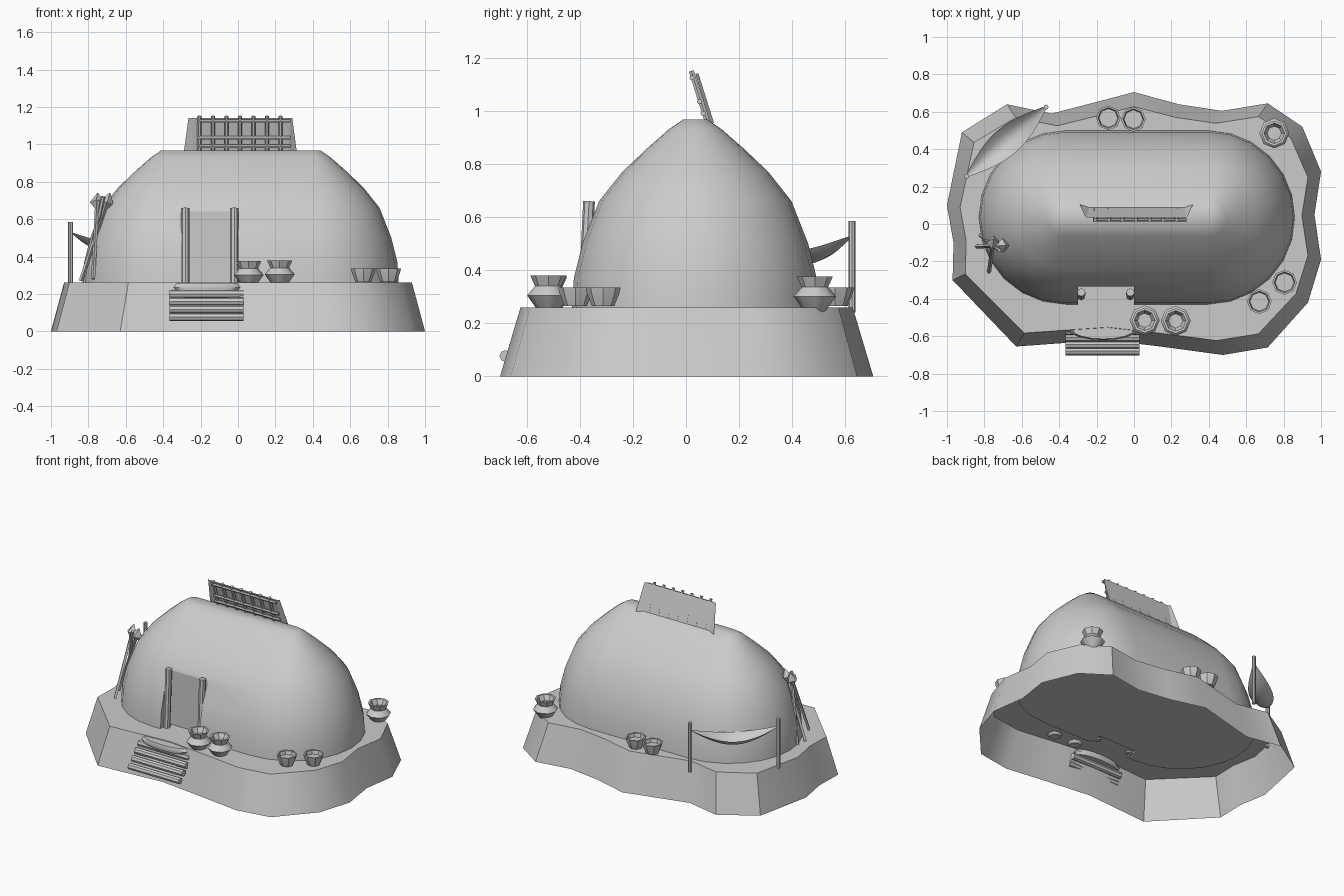
import bpy, bmesh, math
from mathutils import Vector

if "Cube" in bpy.data.objects:
    bpy.data.objects.remove(bpy.data.objects["Cube"])


def make(name, verts, faces, smooth=40):
    me = bpy.data.meshes.new(name)
    me.from_pydata([tuple(v) for v in verts], [], faces)
    bm = bmesh.new()
    bm.from_mesh(me)
    bmesh.ops.recalc_face_normals(bm, faces=bm.faces)
    bm.to_mesh(me)
    bm.free()
    ob = bpy.data.objects.new(name, me)
    bpy.context.collection.objects.link(ob)
    bpy.ops.object.select_all(action='DESELECT')
    bpy.context.view_layer.objects.active = ob
    ob.select_set(True)
    if smooth:
        bpy.ops.object.shade_smooth_by_angle(angle=math.radians(smooth))
    return ob


def loft(name, rings, bottom=True, top=True, smooth=40):
    n = len(rings[0])
    verts = [v for r in rings for v in r]
    faces = [(k * n + i, k * n + (i + 1) % n, (k + 1) * n + (i + 1) % n, (k + 1) * n + i)
             for k in range(len(rings) - 1) for i in range(n)]
    if bottom:
        faces.append(tuple(range(n))[::-1])
    if top:
        faces.append(tuple(range(n * (len(rings) - 1), n * len(rings))))
    return make(name, verts, faces, smooth)


def circle(x, y, z, r, n, ry=None):
    return [(x + r * math.cos(2 * math.pi * i / n), y + (ry or r) * math.sin(2 * math.pi * i / n), z)
            for i in range(n)]


def rod(name, a, b, radii, n=6):
    """Tapered rod from a to b; radii is a list of (fraction, radius)."""
    a, b = Vector(a), Vector(b)
    q = (b - a).to_track_quat('Z', 'Y')
    rings = [[a.lerp(b, f) + q @ Vector(c) for c in circle(0, 0, 0, r, n)] for f, r in radii]
    return loft(name, rings)


def bar(name, a, b, r, n=6):
    return rod(name, a, b, [(0, r), (1, r)], n)


def box(name, lo, hi):
    ring = [(lo[0], lo[1]), (hi[0], lo[1]), (hi[0], hi[1]), (lo[0], hi[1])]
    return loft(name, [[(x, y, z) for x, y in ring] for z in (lo[2], hi[2])], smooth=0)


# Rocky mound, open underneath
outline = [(0, .705), (.24, .64), (.47, .605), (.715, .645), (.9, .52), (1, .28), (.965, .05),
           (1, -.19), (.93, -.42), (.715, -.66), (.475, -.7), (.14, -.655), (-.15, -.62),
           (-.63, -.655), (-.97, -.3), (-.965, -.1), (-1, .1), (-.92, .49), (-.68, .64), (-.44, .59)]
loft("mound", [[(x, y, 0) for x, y in outline],
               [(x * .93, y * .89, .26) for x, y in outline]], bottom=False)

# Stadium-plan dome
profile = [(.25, .465), (.37, .457), (.5, .425), (.66, .362), (.77, .275), (.86, .18), (.93, .1), (.968, .045)]


def stadium(z, r, half=.38, n=12):
    pts = []
    for side in (1, -1):
        for i in range(n + 1):
            t = -math.pi / 2 + math.pi * i / n
            pts.append((.015 + side * (half + r * math.cos(t)), .035 + side * r * math.sin(t), z))
    return pts


dome = loft("dome", [stadium(z, r) for z, r in profile])
cutter = box("door_cutter", (-.3, -.7, .1), (0, -.335, .66))
cutter.hide_render = True
mod = dome.modifiers.new("door", 'BOOLEAN')
mod.object, mod.operation, mod.solver = cutter, 'DIFFERENCE', 'EXACT'
bpy.context.view_layer.objects.active = dome
bpy.ops.object.modifier_apply(modifier=mod.name)
bpy.data.objects.remove(cutter)

# Door posts
for x in (-.282, -.02):
    bar("door_post", (x, -.385, .25), (x, -.365, .66), .022, 8)

# Log steps and the flat landing
for i in range(4):
    y, z = -.68 + .036 * i, .077 + .041 * i
    bar("step_log", (-.365, y, z), (.03, y, z), .022, 8)
loft("landing", [circle(-.165, -.565, z, r, 16, r * .3) for z, r in ((.215, .165), (.235, .185), (.255, .165))])

# Leaning roof flap with side wings
top_y, top_z, low_y, low_z = .035, 1.14, .09, .955
make("roof_flap", [(-.255, top_y, top_z), (.28, top_y, top_z), (.27, low_y, low_z), (-.24, low_y, low_z),
                   (-.29, .105, low_z), (.315, .105, low_z), (-.265, top_y + .012, top_z), (.29, top_y + .012, top_z)],
     [(0, 1, 2, 3), (0, 3, 4, 6), (1, 7, 5, 2)], 0)
# Lattice in front of the flap
for i in range(7):
    x = -.207 + .0725 * i
    bar("lattice_upright", (x, .02, 1.15), (x, .078, .965), .011)
for z in (1.125, 1.035, .99):
    y = .015 + (1.15 - z) * .31
    bar("lattice_rail", (-.22, y, z), (.28, y, z), .01)


# Tall pots and bowls, eight sided
def pot(name, x, y, z, prof):
    loft(name, [circle(x, y, z + h, r, 8) for h, r in prof])


tall = [(0, .035), (.018, .05), (.06, .08), (.095, .05), (.135, .068), (.135, .055), (.1, .038)]
bowl = [(0, .042), (.045, .06), (.07, .066), (.07, .056), (.045, .05)]
for x, y, z in ((.057, -.515, .242), (.223, -.518, .245), (.75, .485, .242)):
    pot("tall_pot", x, y, z, tall)
for x, y in ((.67, -.415), (.805, -.312), (-.137, .567), (-.003, .56)):
    pot("bowl", x, y, .265, bowl)

# Spears leaning on the left end
spear = [(0, .011), (.82, .011), (.83, .014), (.89, .04), (1, .002)]
rod("spear", (-.84, -.12, .27), (-.685, -.115, .74), spear, 4)
rod("spear", (-.775, -.255, .28), (-.75, -.08, .74), spear, 4)
bar("staff", (-.82, -.06, .26), (-.72, -.14, .72), .011)

# Hammock and its posts
p, q = Vector((-.895, .255, 0)), Vector((-.47, .625, 0))
for v in (p, q):
    bar("hammock_post", v + Vector((0, 0, .24)), v + Vector((0, 0, .585)), .013, 8)
across = Vector((-(q - p).y, (q - p).x, 0)).normalized()
nu, nv = 12, 4
verts = []
for i in range(nu + 1):
    s = math.sin(math.pi * i / nu)
    for j in range(nv + 1):
        w = j / nv - .5
        verts.append(p.lerp(q, i / nu) + across * w * (.012 + .14 * s)
                     + Vector((0, 0, .53 - .06 * s - .05 * s * (1 - 4 * w * w))))
make("hammock", verts, [(i * (nv + 1) + j, (i + 1) * (nv + 1) + j, (i + 1) * (nv + 1) + j + 1, i * (nv + 1) + j + 1)
                        for i in range(nu) for j in range(nv)])
